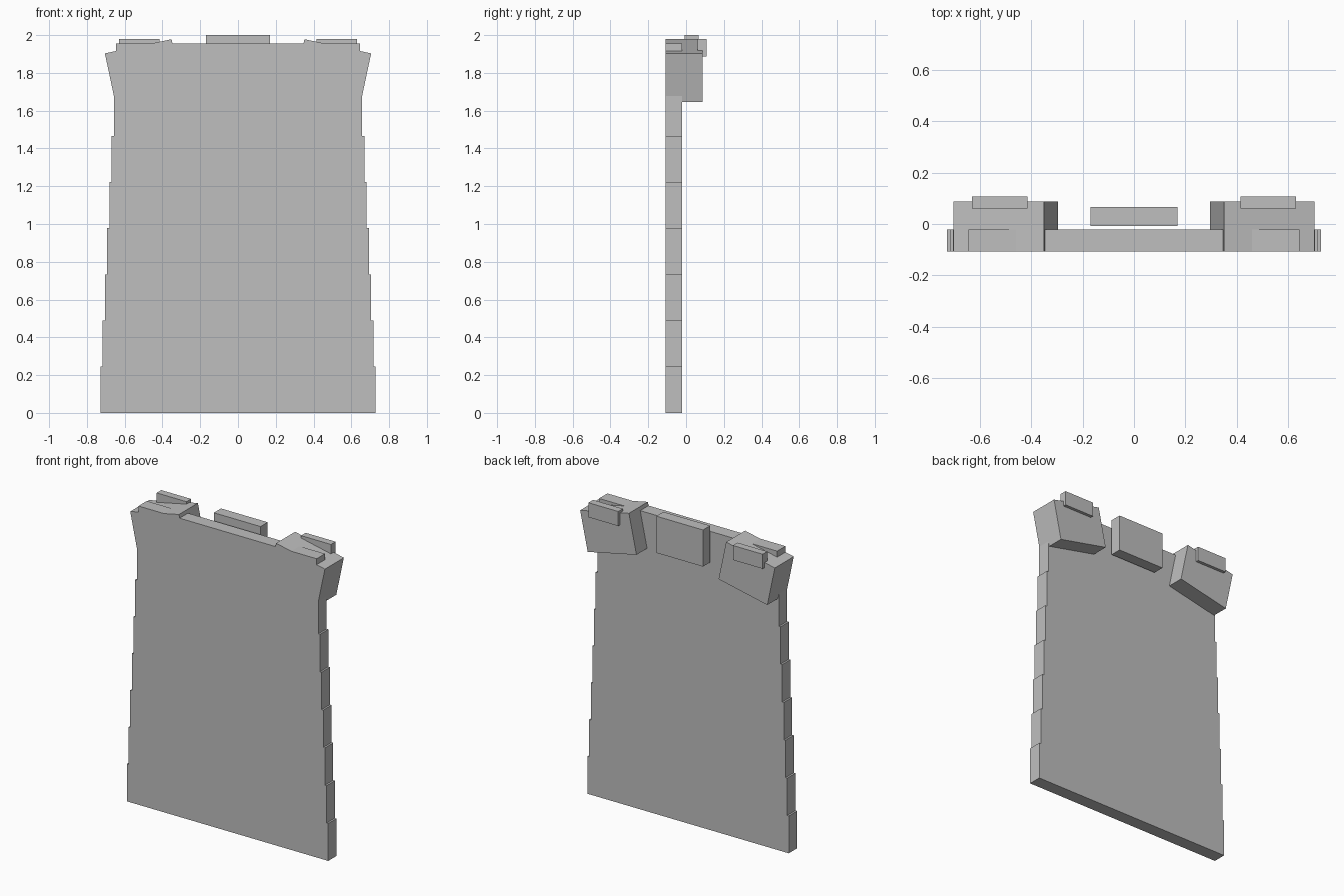
import bpy
import math

cube = bpy.data.objects.get("Cube")
if cube:
    bpy.data.objects.remove(cube, do_unlink=True)

# single plain grey
GREY = (0.52, 0.52, 0.52, 1.0)
grey = bpy.data.materials.new("plain grey")
grey.use_nodes = True
grey.diffuse_color = GREY
grey.node_tree.nodes["Principled BSDF"].inputs["Base Color"].default_value = GREY


def box(name, centre, size, tilt=0.0):
    """Flat-faced box, optionally tilted about the front-to-back axis."""
    bpy.ops.mesh.primitive_cube_add(size=1, location=centre, rotation=(0, tilt, 0))
    part = bpy.context.object
    part.name = name
    part.scale = size
    part.data.materials.append(grey)
    return part


# cloth: a stack of bands, each a little narrower than the one below
BANDS = 8
CLOTH_TOP = 1.955
band_height = CLOTH_TOP / BANDS
for i in range(BANDS):
    half_width = 0.729 - 0.012 * i
    box(f"cloth_band_{i + 1}", (0, -0.065, band_height * (i + 0.5)),
        (2 * half_width, 0.086, band_height))

# shoulder blocks with their rear clips, mirrored left and right
for side, s in (("left", 1), ("right", -1)):
    box(f"{side}_shoulder_block", (s * 0.501, -0.01, 1.812),
        (0.361, 0.196, 0.263), s * math.radians(12))
    box(f"{side}_shoulder_clip", (s * 0.523, 0.084, 1.933),
        (0.216, 0.048, 0.095))

# collar block behind the neck
box("collar_block", (0, 0.029, 1.88), (0.338, 0.074, 0.24))
